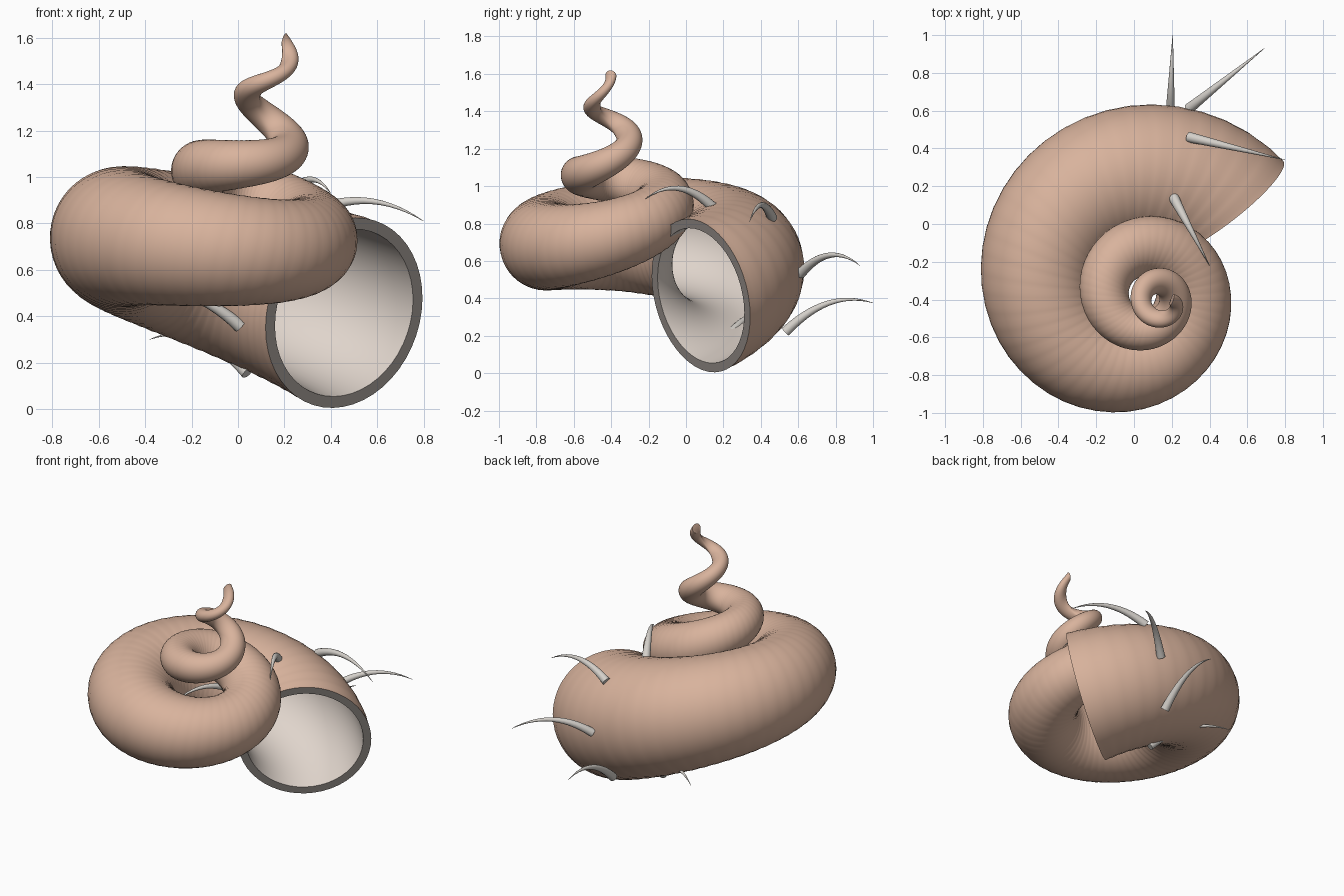
import bpy, bmesh, math
from mathutils import Vector

if "Cube" in bpy.data.objects:
    bpy.data.objects.remove(bpy.data.objects["Cube"])

def material(name, rgb):
    m = bpy.data.materials.new(name)
    m.diffuse_color = (*rgb, 1)
    m.use_nodes = True
    m.node_tree.nodes["Principled BSDF"].inputs["Base Color"].default_value = m.diffuse_color
    return m

TAN = material("shell tan", (0.69, 0.45, 0.335))
CREAM = material("inner cream", (0.74, 0.66, 0.60))
GREY = material("lip grey", (0.30, 0.27, 0.25))
BONE = material("spine bone", (0.66, 0.63, 0.59))

# Tilted spiral axis; q counts quarter turns from near the apex to the mouth
D = Vector((0.218, -0.098, 0.971)).normalized()
E1 = (Vector((1, 0, 0)) - D * D.x).normalized()
E2 = D.cross(E1)
GROWTH, Q_TIP, Q_MOUTH = 1.235, -0.85, 11.5
SIDES, RINGS_PER_QUARTER = 48, 36


def ring(q, scale):
    """Circle of the coiled tube, lying in a plane through the axis."""
    g = GROWTH ** (q - 9)
    az = -(q * math.pi / 2 + math.radians(7.7))
    radial = E1 * math.cos(az) + E2 * math.sin(az)
    axis = Vector((0.166 - 0.020 * q, -0.44 + 0.009 * q, 1.513 - 0.089 * q))
    centre = axis + radial * (0.396 * g)
    r = 0.2475 * g * scale
    if scale == 1 and q > 5:                      # faint growth ribs
        r *= 1 + 0.004 * math.sin(q * math.tau * 12)
    return [centre + (radial * math.cos(a) + D * math.sin(a)) * r
            for a in (math.tau * i / SIDES for i in range(SIDES))]


def bridge(bm, a, b, mat):
    n = len(a)
    for i in range(n):
        f = bm.faces.new((a[i], a[(i + 1) % n], b[(i + 1) % n], b[i]))
        f.material_index = mat


def tube(bm, q0, q1, scale, mat):
    """Coiled tube closed at its narrow end; returns its mouth ring."""
    n = int((q1 - q0) * RINGS_PER_QUARTER)
    prev = None
    for k in range(n + 1):
        vs = [bm.verts.new(p) for p in ring(q0 + (q1 - q0) * k / n, scale)]
        if prev:
            bridge(bm, prev, vs, mat)
        else:
            bm.faces.new(vs).material_index = mat
        prev = vs
    return prev


def finish(bm, name, mats):
    bmesh.ops.recalc_face_normals(bm, faces=bm.faces[:])
    me = bpy.data.meshes.new(name)
    bm.to_mesh(me)
    bm.free()
    for m in mats:
        me.materials.append(m)
    ob = bpy.data.objects.new(name, me)
    bpy.context.collection.objects.link(ob)
    bpy.ops.object.select_all(action='DESELECT')
    ob.select_set(True)
    bpy.context.view_layer.objects.active = ob
    bpy.ops.object.shade_smooth_by_angle(angle=math.radians(40))
    return ob


# Shell: outer coil, inner lining and flat lip
bm = bmesh.new()
outer = tube(bm, Q_TIP, Q_MOUTH, 1, 0)
inner = tube(bm, 4, Q_MOUTH, 0.88, 1)
bridge(bm, outer, inner, 2)
finish(bm, "spiral_shell", [TAN, CREAM, GREY])

# Spines: arched tapering thorns fanned round the last whorl (base, tip)
SPINES = [
    ((0.19, 0.53, 0.22), (0.205, 1.00, 0.375)),
    ((0.29, 0.61, 0.53), (0.69, 0.93, 0.575)),
    ((0.29, 0.46, 0.83), (0.80, 0.34, 0.81)),
    ((0.21, 0.14, 0.89), (0.40, -0.22, 0.93)),
    ((0.065, -0.08, 0.70), (-0.13, -0.52, 0.75)),
    ((0.01, -0.07, 0.355), (-0.46, -0.20, 0.47)),
    ((0.04, 0.20, 0.155), (-0.38, 0.49, 0.30)),
]


def spine(name, base, tip, steps=14, sides=14):
    base, tip = Vector(base), Vector(tip)
    along = tip - base
    bm = bmesh.new()
    prev = None
    for k in range(steps + 1):
        t = k / steps
        p = base + along * t + Vector((0, 0, 0.312 * t * (1 - t)))
        tangent = (along + Vector((0, 0, 0.312 * (1 - 2 * t)))).normalized()
        u = tangent.cross(Vector((0, 0, 1))).normalized()
        v = tangent.cross(u)
        r = 0.027 * (1 - t) + 0.001
        vs = [bm.verts.new(p + (u * math.cos(a) + v * math.sin(a)) * r)
              for a in (math.tau * i / sides for i in range(sides))]
        if prev:
            bridge(bm, prev, vs, 0)
        else:
            bm.faces.new(vs)
        prev = vs
    bm.faces.new(prev)
    finish(bm, name, [BONE])


for i, (base, tip) in enumerate(SPINES):
    spine(f"spine_{i + 1}", base, tip)
